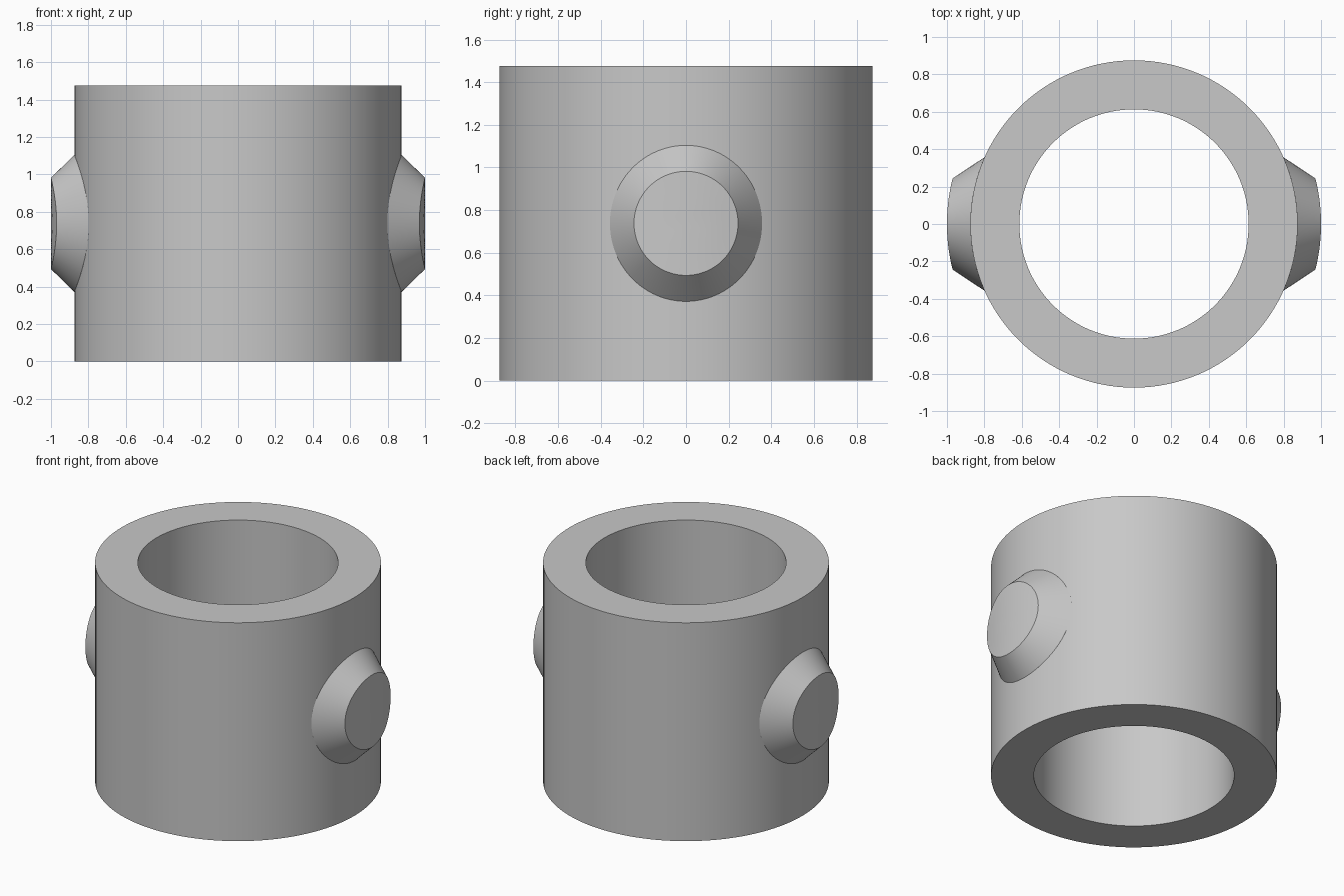
import bpy
import bmesh
from math import cos, sin, tau, sqrt, radians

cube = bpy.data.objects.get("Cube")
if cube:
    bpy.data.objects.remove(cube, do_unlink=True)

HEIGHT, OUTER, INNER = 1.475, 0.875, 0.613
BOSS_FACE = 1.0      # radius of the curved boss face about the tube axis
SEGMENTS = 128

grey = bpy.data.materials.new("plain grey")
grey.use_nodes = True
colour = (0.58, 0.58, 0.58, 1)
grey.diffuse_color = colour
grey.node_tree.nodes["Principled BSDF"].inputs["Base Color"].default_value = colour


def finish(name, bm):
    """Turn a bmesh into a smooth shaded object with crisp edges."""
    bmesh.ops.recalc_face_normals(bm, faces=bm.faces)
    mesh = bpy.data.meshes.new(name)
    bm.to_mesh(mesh)
    bm.free()
    mesh.materials.append(grey)
    obj = bpy.data.objects.new(name, mesh)
    bpy.context.collection.objects.link(obj)
    bpy.ops.object.select_all(action='DESELECT')
    obj.select_set(True)
    bpy.context.view_layer.objects.active = obj
    bpy.ops.object.shade_smooth_by_angle(angle=radians(20))
    return obj


def bridge(bm, a, b):
    """Join two closed rings of vertices with quads."""
    for i in range(len(a)):
        j = (i + 1) % len(a)
        bm.faces.new((a[i], a[j], b[j], b[i]))


# Hollow tube: rectangular wall section turned about z
bm = bmesh.new()
section = [(INNER, 0), (OUTER, 0), (OUTER, HEIGHT), (INNER, HEIGHT)]
rings = [[bm.verts.new((r * cos(tau * i / SEGMENTS), r * sin(tau * i / SEGMENTS), z))
          for i in range(SEGMENTS)] for r, z in section]
for k, ring in enumerate(rings):
    bridge(bm, ring, rings[(k + 1) % len(rings)])
finish("tube", bm)


# Tapered boss: oval rings wrapped on cylinders, root to curved face
def boss(name, side):
    bm = bmesh.new()
    profile = [(0.357, 0.366, OUTER - 0.04), (0.357, 0.366, OUTER)]
    profile += [(0.244 * f, 0.244 * f, BOSS_FACE) for f in (1, 0.75, 0.5, 0.25)]
    rings = []
    for ry, rz, wrap in profile:
        ring = []
        for i in range(SEGMENTS):
            y = ry * cos(tau * i / SEGMENTS)
            z = rz * sin(tau * i / SEGMENTS)
            ring.append(bm.verts.new((side * sqrt(wrap ** 2 - y ** 2), y, HEIGHT / 2 + z)))
        rings.append(ring)
    for a, b in zip(rings, rings[1:]):
        bridge(bm, a, b)
    centre = bm.verts.new((side * BOSS_FACE, 0, HEIGHT / 2))
    for i, v in enumerate(rings[-1]):
        bm.faces.new((v, rings[-1][(i + 1) % SEGMENTS], centre))
    # open root is buried in the tube wall
    finish(name, bm)


boss("left_boss", 1)
boss("right_boss", -1)
